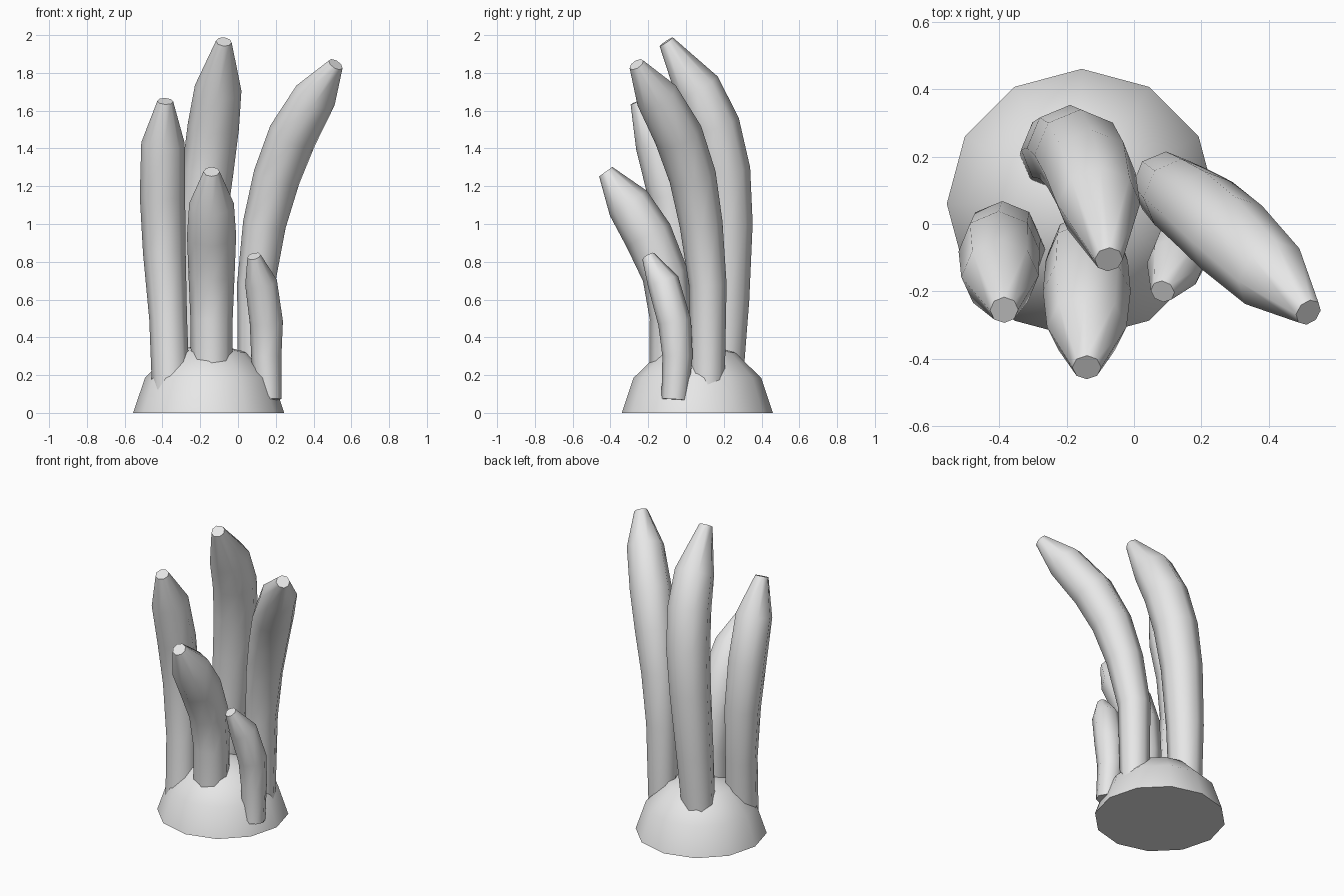
import bpy, bmesh, math
from mathutils import Vector

cube = bpy.data.objects.get("Cube")
if cube:
    bpy.data.objects.remove(cube)

grey = bpy.data.materials.new("light_grey")
grey.use_nodes = True
COLOUR = (0.8, 0.8, 0.8, 1)
grey.diffuse_color = COLOUR
grey.node_tree.nodes["Principled BSDF"].inputs["Base Color"].default_value = COLOUR


def loft(name, rings):
    """Skin a list of point rings and cap both ends."""
    bm = bmesh.new()
    loops = [[bm.verts.new(p) for p in ring] for ring in rings]
    n = len(loops[0])
    for low, high in zip(loops, loops[1:]):
        for i in range(n):
            j = (i + 1) % n
            bm.faces.new((low[i], low[j], high[j], high[i]))
    bm.faces.new(loops[0][::-1])
    bm.faces.new(loops[-1])
    bmesh.ops.recalc_face_normals(bm, faces=bm.faces)
    mesh = bpy.data.meshes.new(name)
    bm.to_mesh(mesh)
    bm.free()
    mesh.materials.append(grey)
    obj = bpy.data.objects.new(name, mesh)
    bpy.context.collection.objects.link(obj)
    bpy.ops.object.select_all(action='DESELECT')
    obj.select_set(True)
    bpy.context.view_layer.objects.active = obj
    bpy.ops.object.shade_smooth_by_angle(angle=math.radians(48))
    return obj


def ring(centre, u, v, radius, sides):
    turn = [2 * math.pi * i / sides for i in range(sides)]
    return [centre + radius * (math.cos(a) * u + math.sin(a) * v) for a in turn]


def tube(name, path, sides=8):
    """Bent tapering tube through (x, y, z, radius) stations."""
    points = [Vector(p[:3]) for p in path]
    rings = []
    u = Vector((1, 0, 0))
    for i, p in enumerate(points):
        before, after = points[max(i - 1, 0)], points[min(i + 1, len(points) - 1)]
        axis = (after - before).normalized()
        u = (u - axis * u.dot(axis)).normalized()
        rings.append(ring(p, u, axis.cross(u), path[i][3], sides))
    loft(name, rings)


# Domed base
X, Y = Vector((1, 0, 0)), Vector((0, 1, 0))
dome = [(0, .4), (.185, .338), (.32, .2), (.36, .06)]
loft("domed_base", [ring(Vector((-.155, .06, z)), X, Y, r, 12) for z, r in dome])

# Bent tubes growing out of the base
tube("tall_back_tube", [
    (-.24, .2, .15, .1), (-.22, .22, .6, .115), (-.19, .225, 1.0, .128),
    (-.16, .205, 1.28, .136), (-.13, .15, 1.52, .136), (-.105, .06, 1.72, .124),
    (-.075, -.105, 1.965, .042)])
tube("leaning_left_tube", [
    (.09, .115, .15, .09), (.095, .115, .68, .1), (.14, .08, 1.0, .114),
    (.205, .035, 1.25, .125), (.29, -.04, 1.47, .13), (.41, -.155, 1.68, .115),
    (.517, -.262, 1.845, .042)])
tube("right_tube", [
    (-.355, -.09, .12, .1), (-.37, -.06, .5, .1), (-.39, -.045, .85, .113),
    (-.4, -.08, 1.15, .12), (-.397, -.155, 1.43, .115), (-.385, -.255, 1.65, .042)])
tube("front_tube", [
    (-.14, -.085, .15, .108), (-.14, -.08, .5, .112), (-.14, -.11, .73, .122),
    (-.14, -.2, .94, .13), (-.14, -.305, 1.11, .118), (-.14, -.425, 1.277, .043)])
tube("small_tube", [
    (.16, -.06, .07, .07), (.15, -.045, .3, .08), (.15, -.06, .48, .088),
    (.122, -.12, .69, .085), (.085, -.2, .83, .036)])
